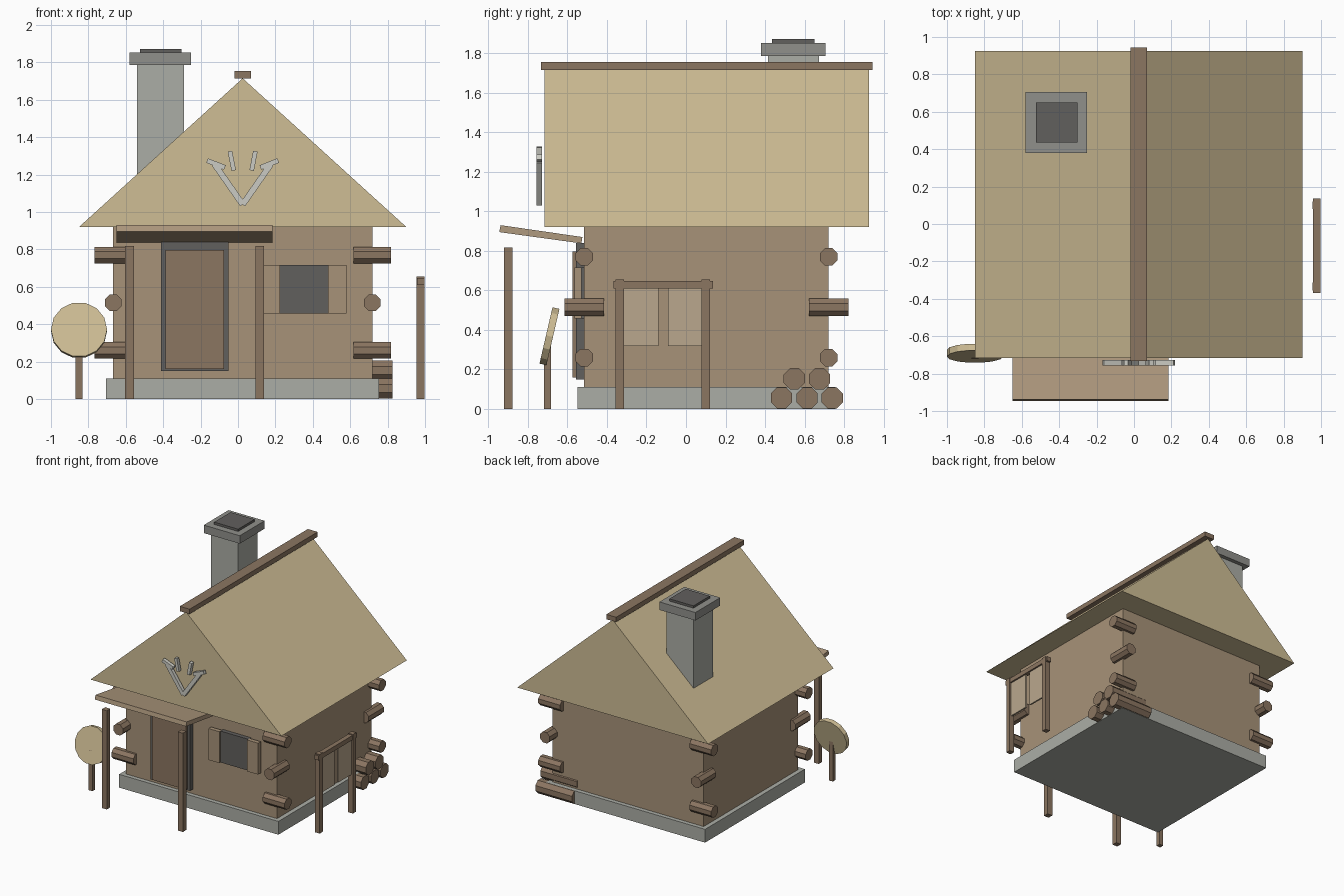
import bpy, bmesh
from math import pi, radians, atan2, hypot
from mathutils import Matrix, Vector

if "Cube" in bpy.data.objects:
    bpy.data.objects.remove(bpy.data.objects["Cube"])


def material(name, rgb):
    m = bpy.data.materials.new(name)
    m.diffuse_color = (*rgb, 1)
    m.use_nodes = True
    m.node_tree.nodes["Principled BSDF"].inputs["Base Color"].default_value = m.diffuse_color
    return m


WALL = material("wall_wood", (0.39, 0.29, 0.19))
WOOD = material("dark_wood", (0.26, 0.18, 0.12))
PORCH = material("porch_wood", (0.43, 0.32, 0.21))
THATCH = material("thatch", (0.62, 0.51, 0.30))
STONE = material("stone", (0.41, 0.42, 0.38))
CAP = material("cap_stone", (0.28, 0.28, 0.26))
DARK = material("dark", (0.12, 0.115, 0.11))
HIDE = material("hide", (0.49, 0.39, 0.27))
BONE = material("bone", (0.60, 0.60, 0.55))


def finish(name, bm, mat):
    bmesh.ops.recalc_face_normals(bm, faces=bm.faces)
    me = bpy.data.meshes.new(name)
    bm.to_mesh(me)
    bm.free()
    me.materials.append(mat)
    ob = bpy.data.objects.new(name, me)
    bpy.context.collection.objects.link(ob)
    return ob


def box(name, x, y, z, mat):
    """Box from (min, max) ranges on each axis."""
    bm = bmesh.new()
    mid = Vector([(a + b) / 2 for a, b in (x, y, z)])
    size = [b - a for a, b in (x, y, z)]
    bmesh.ops.create_cube(bm, size=1, matrix=Matrix.Translation(mid) @ Matrix.Diagonal((*size, 1)))
    return finish(name, bm, mat)


def prism(name, profile, axis, lo, hi, mat):
    """Extrude a profile: (x, z) points along 'Y', or (y, z) points along 'X'."""
    bm = bmesh.new()
    vs = [bm.verts.new((a, lo, b) if axis == 'Y' else (lo, a, b)) for a, b in profile]
    face = bm.faces.new(vs)
    ext = bmesh.ops.extrude_face_region(bm, geom=[face])["geom"]
    move = (0, hi - lo, 0) if axis == 'Y' else (hi - lo, 0, 0)
    bmesh.ops.translate(bm, vec=move, verts=[v for v in ext if isinstance(v, bmesh.types.BMVert)])
    return finish(name, bm, mat)


def cylinder(name, center, radius, length, rot, mat, sides=8):
    bm = bmesh.new()
    m = Matrix.Translation(center) @ rot @ Matrix.Rotation(pi / sides, 4, 'Z')
    bmesh.ops.create_cone(bm, cap_ends=True, segments=sides, radius1=radius,
                          radius2=radius, depth=length, matrix=m)
    return finish(name, bm, mat)


ALONG_X = Matrix.Rotation(pi / 2, 4, 'Y')
ALONG_Y = Matrix.Rotation(pi / 2, 4, 'X')
CX = 0.025  # middle of the house

# House body, roof and ridge
box("foundation", (-0.705, 0.755), (-0.55, 0.757), (0, 0.11), STONE)
box("walls", (-0.668, 0.718), (-0.515, 0.722), (0.11, 0.93), WALL)
prism("roof", [(-0.85, 0.92), (0.90, 0.92), (CX, 1.715)], 'Y', -0.717, 0.925, THATCH)
box("ridge_beam", (CX - 0.045, CX + 0.045), (-0.733, 0.943), (1.715, 1.755), WOOD)

# Chimney
box("chimney", (-0.54, -0.29), (0.415, 0.672), (1.0, 1.79), STONE)
box("chimney_cap", (-0.58, -0.25), (0.38, 0.705), (1.787, 1.853), CAP)
box("chimney_opening", (-0.523, -0.303), (0.435, 0.65), (1.85, 1.872), DARK)

# Crossing log ends at the four corners
for x in (-0.668, 0.718):
    for y in (-0.515, 0.722):
        for z in (0.26, 0.77):
            cylinder("corner_log", (x, y, z), 0.048, 0.2, ALONG_X, WOOD)
        cylinder("corner_log", (x, y, 0.515), 0.048, 0.2, ALONG_Y, WOOD)

# Door
box("door_frame", (-0.413, -0.05), (-0.557, -0.51), (0.15, 0.84), DARK)
box("door", (-0.387, -0.075), (-0.575, -0.53), (0.16, 0.797), WOOD)

# Window with shutters
box("window_pane", (0.225, 0.48), (-0.55, -0.51), (0.457, 0.717), DARK)
for x in (0.125, 0.48):
    box("shutter", (x, x + 0.1), (-0.565, -0.53), (0.457, 0.717), WALL)

# Porch
prism("porch_roof", [(-0.938, 0.93), (-0.945, 0.895), (-0.53, 0.838), (-0.524, 0.87)],
      'X', -0.65, 0.185, PORCH)
for x in (-0.58, 0.117):
    box("porch_post", (x - 0.023, x + 0.023), (-0.922, -0.877), (0, 0.818), WOOD)


# Antlers on the gable, as flat bars mirrored about the middle
def bar(name, a, b, w):
    dx, dz = b[0] - a[0], b[1] - a[1]
    n = hypot(dx, dz)
    ox, oz = -dz / n * w / 2, dx / n * w / 2
    prism(name, [(a[0] + ox, a[1] + oz), (b[0] + ox, b[1] + oz),
                 (b[0] - ox, b[1] - oz), (a[0] - ox, a[1] - oz)], 'Y', -0.757, -0.728, BONE)


for s in (-1, 1):
    for a, b, w in (((0.0, 1.04), (0.15, 1.255), 0.032),
                    ((0.095, 1.238), (0.19, 1.275), 0.026),
                    ((0.048, 1.222), (0.068, 1.325), 0.024)):
        bar("antler", (CX + s * a[0], a[1]), (CX + s * b[0], b[1]), w)

# Firewood pile
for y, z in ((0.483, 0.056), (0.613, 0.056), (0.74, 0.056), (0.548, 0.153), (0.675, 0.153)):
    cylinder("firewood", (0.658, y, z), 0.058, 0.335, ALONG_X, WOOD)

# Drying rack with two hides
for y in (-0.335, 0.1):
    box("rack_post", (0.955, 0.998), (y - 0.021, y + 0.021), (0, 0.655), WOOD)
box("rack_beam", (0.957, 0.996), (-0.368, 0.137), (0.61, 0.648), WOOD)
for y in (-0.315, -0.092):
    box("hide", (0.97, 0.983), (y, y + 0.176), (0.318, 0.62), HIDE)

# Archery target on a stake
box("target_stake", (-0.868, -0.832), (-0.718, -0.682), (0, 0.333), WOOD)
tilt = Matrix.Rotation(radians(-13), 4, 'X')
cylinder("target", (-0.85, -0.691, 0.368), 0.15, 0.036, tilt @ ALONG_Y, THATCH, 14)
